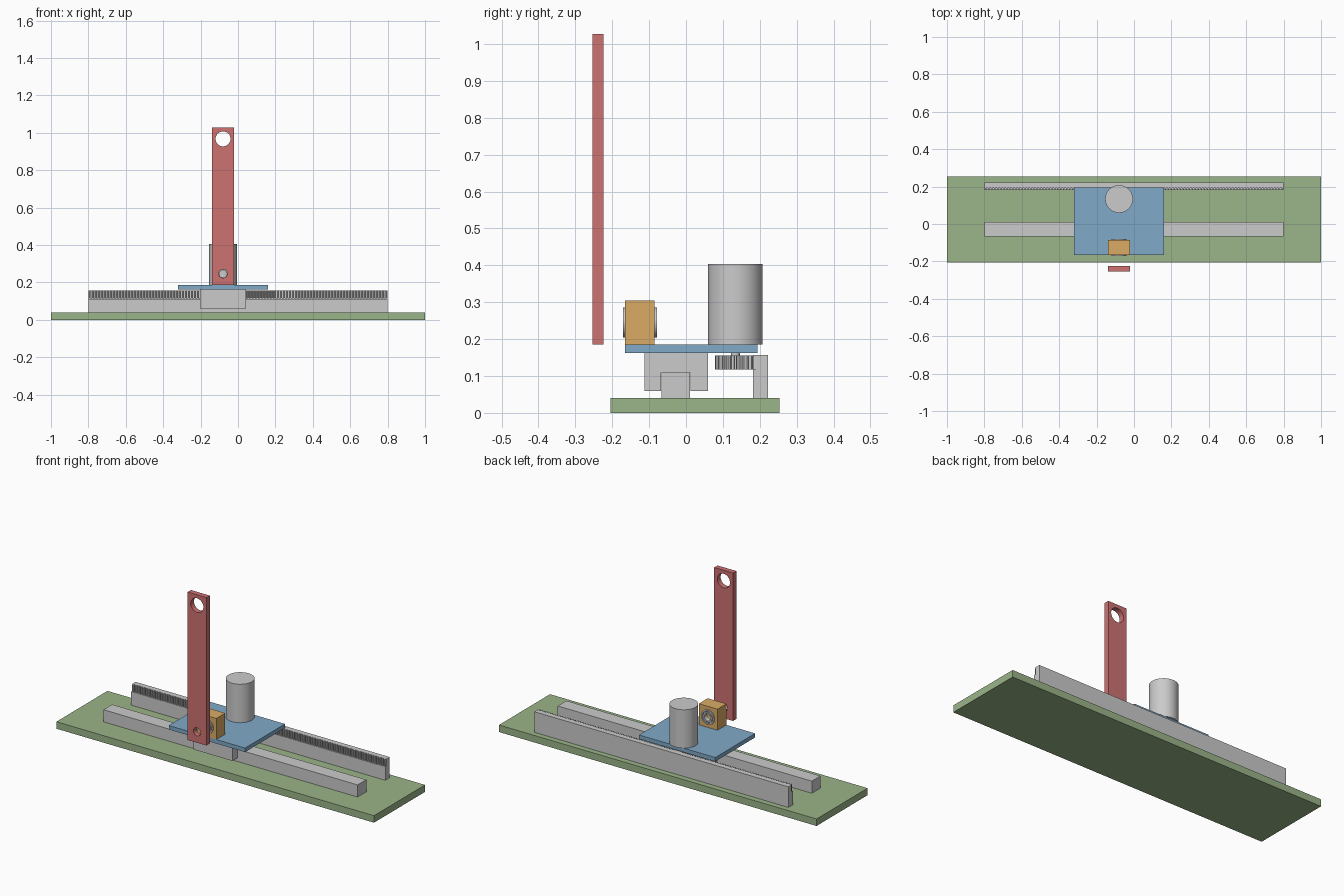
import bpy, bmesh
from math import pi, sin, cos, tau
from mathutils import Matrix

if "Cube" in bpy.data.objects:
    bpy.data.objects.remove(bpy.data.objects["Cube"])

CX = -0.08          # carriage position along the rail
PIVOT_Z = 0.245     # pendulum axis height
MOTOR_Y = 0.134     # motor axis


def material(name, rgb):
    m = bpy.data.materials.new(name)
    m.diffuse_color = (*rgb, 1)
    m.use_nodes = True
    m.node_tree.nodes["Principled BSDF"].inputs["Base Color"].default_value = m.diffuse_color
    return m


GREEN = material("base_green", (0.33, 0.46, 0.25))
BLUE = material("carriage_blue", (0.22, 0.40, 0.58))
ORANGE = material("block_orange", (0.70, 0.41, 0.13))
RED = material("pendulum_red", (0.62, 0.17, 0.17))


def rect(x0, x1, y0, y1):
    return [(x0, y0), (x1, y0), (x1, y1), (x0, y1)]


def circle(x, y, r, n=64):
    return [(x + r * cos(tau * i / n), y + r * sin(tau * i / n)) for i in range(n)]


def extrude(name, loops, lo, hi, axis="Z", mat=None):
    """Extrude closed loops (extra loops are holes) from lo to hi along an axis."""
    cu = bpy.data.curves.new(name, "CURVE")
    cu.dimensions, cu.fill_mode, cu.extrude = "2D", "BOTH", (hi - lo) / 2
    for pts in loops:
        s = cu.splines.new("POLY")
        s.points.add(len(pts) - 1)
        for p, (x, y) in zip(s.points, pts):
            p.co = (x, y, 0, 1)
        s.use_cyclic_u = True
    tmp = bpy.data.objects.new(name + "_curve", cu)
    bpy.context.collection.objects.link(tmp)
    me = bpy.data.meshes.new_from_object(tmp.evaluated_get(bpy.context.evaluated_depsgraph_get()))
    bpy.data.objects.remove(tmp)
    mid = (lo + hi) / 2
    turn = {"Z": Matrix.Translation((0, 0, mid)),
            "Y": Matrix.Translation((0, mid, 0)) @ Matrix.Rotation(pi / 2, 4, "X"),
            "X": Matrix.Translation((mid, 0, 0)) @ Matrix.Rotation(pi / 2, 4, "Z")
            @ Matrix.Rotation(pi / 2, 4, "X")}[axis]
    bm = bmesh.new()
    bm.from_mesh(me)
    bmesh.ops.remove_doubles(bm, verts=bm.verts, dist=1e-5)
    bm.transform(turn)
    bmesh.ops.recalc_face_normals(bm, faces=bm.faces)
    bm.to_mesh(me)
    bm.free()
    me.name = name
    me.materials.clear()
    if mat:
        me.materials.append(mat)
    ob = bpy.data.objects.new(name, me)
    bpy.context.collection.objects.link(ob)
    bpy.ops.object.select_all(action="DESELECT")
    ob.select_set(True)
    bpy.context.view_layer.objects.active = ob
    bpy.ops.object.shade_smooth_by_angle(angle=0.2)
    return ob


# Base and guide rail
extrude("base", [rect(-1, 1, -0.205, 0.254)], 0, 0.04, mat=GREEN)
extrude("rail", [rect(-0.8, 0.8, -0.067, 0.011)], 0.04, 0.109)

# Slider straddling the rail, as a channel profile
extrude("slider", [[(-0.112, 0.06), (-0.068, 0.06), (-0.068, 0.11), (0.012, 0.11),
                    (0.012, 0.06), (0.06, 0.06), (0.06, 0.162), (-0.112, 0.162)]],
        CX - 0.123, CX + 0.123, "X")

# Carriage plate
extrude("carriage_plate", [rect(CX - 0.24, CX + 0.24, -0.165, 0.194)], 0.162, 0.185, mat=BLUE)

# Motor, shaft and pinion
extrude("motor", [circle(CX, MOTOR_Y, 0.074, 96)], 0.185, 0.404)
extrude("motor_shaft", [circle(CX, MOTOR_Y, 0.012, 32)], 0.155, 0.185)
TEETH, PITCH = 20, 0.016
pinion = []
for k in range(TEETH):
    for f, r in ((-0.28, 0.045), (-0.13, 0.056), (0.13, 0.056), (0.28, 0.045)):
        a = tau * (k + f) / TEETH
        pinion.append((CX + r * cos(a), MOTOR_Y + r * sin(a)))
extrude("pinion", [pinion], 0.117, 0.155)

# Rack on its support
extrude("rack_support", [rect(-0.8, 0.8, 0.182, 0.222)], 0.04, 0.117)
TIP, ROOT, BACK = 0.182, 0.192, 0.222
rack = [(-0.8, ROOT)]
for k in range(100):
    for f, y in ((0.22, ROOT), (0.37, TIP), (0.63, TIP), (0.78, ROOT)):
        rack.append((-0.8 + (k + f) * PITCH, y))
rack += [(0.8, ROOT), (0.8, BACK), (-0.8, BACK)]
extrude("rack", [rack], 0.117, 0.157)

# Bearing block with a bearing at each end
extrude("bearing_block", [rect(CX - 0.059, CX + 0.059, 0.185, 0.305),
                          circle(CX, PIVOT_Z, 0.041)], -0.165, -0.085, "Y", ORANGE)
for side, lo in (("front", -0.171), ("back", -0.105)):
    hi = lo + 0.026
    for part, outer, inner, inset in (("outer_ring", 0.041, 0.033, 0),
                                      ("shield", 0.033, 0.028, 0.006),
                                      ("inner_ring", 0.028, 0.02, 0)):
        extrude(f"bearing_{side}_{part}", [circle(CX, PIVOT_Z, outer), circle(CX, PIVOT_Z, inner)],
                lo + inset, hi - inset, "Y")

# Pendulum arm with pivot hole and large top hole
extrude("pendulum_arm", [rect(CX - 0.059, CX + 0.059, 0.185, 1.027),
                         circle(CX, 0.247, 0.023), circle(CX, 0.967, 0.04)],
        -0.254, -0.224, "Y", RED)
